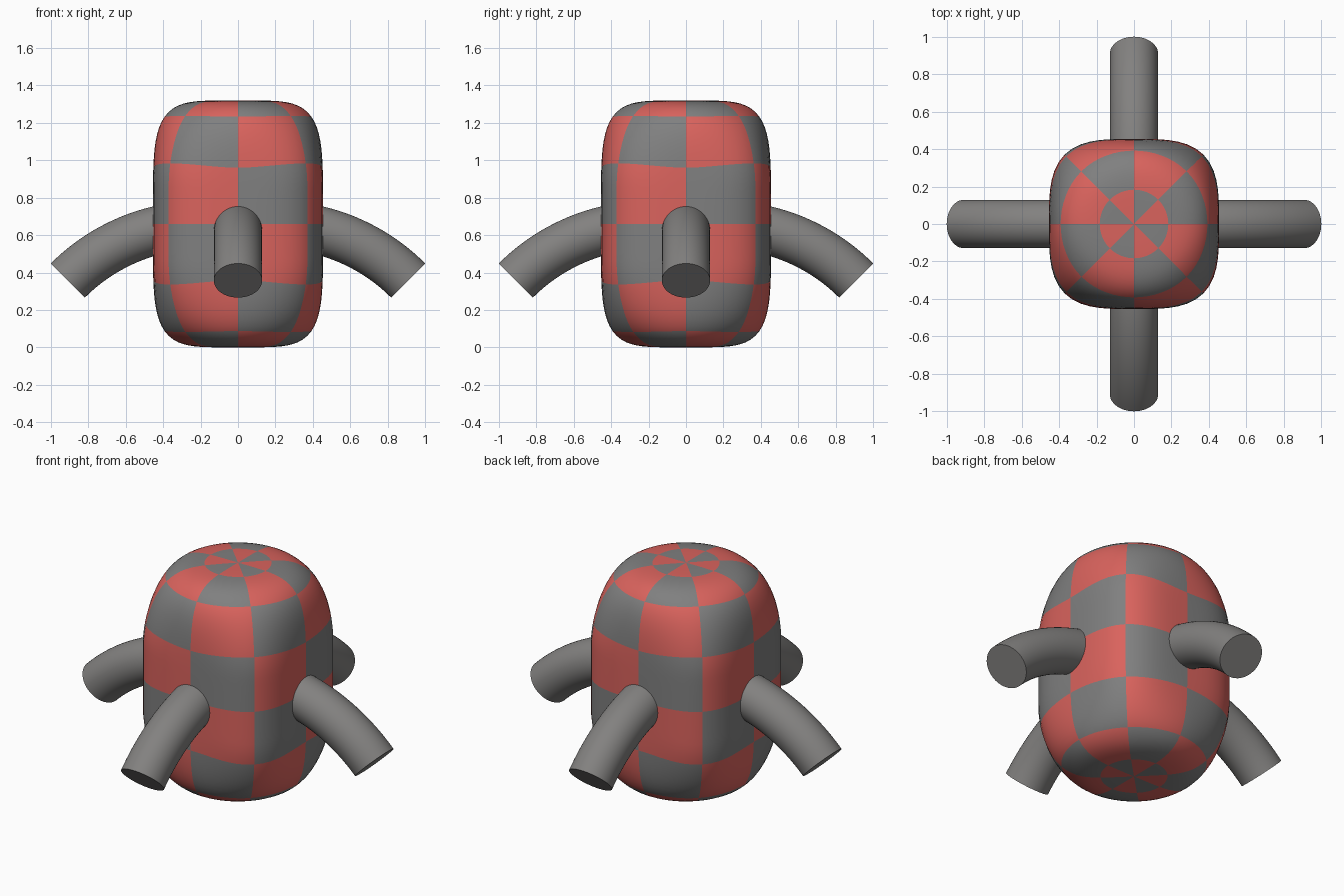
import bpy, bmesh, math

if "Cube" in bpy.data.objects:
    bpy.data.objects.remove(bpy.data.objects["Cube"])

RX, HZ = 0.455, 0.66            # body half width and half height
SUB = 8                         # mesh steps inside one checker square
LATS = [0, 24.6, 45.2, 68, 90]  # checker band limits, degrees from the equator


def material(name, rgb):
    m = bpy.data.materials.new(name)
    m.diffuse_color = (*rgb, 1)
    m.use_nodes = True
    m.node_tree.nodes["Principled BSDF"].inputs["Base Color"].default_value = m.diffuse_color
    return m


red = material("red", (0.70, 0.125, 0.11))
grey = material("grey", (0.215, 0.215, 0.215))
arm_grey = material("arm grey", (0.225, 0.22, 0.215))


def finish(bm, name, mats):
    bmesh.ops.recalc_face_normals(bm, faces=bm.faces[:])
    me = bpy.data.meshes.new(name)
    bm.to_mesh(me)
    bm.free()
    ob = bpy.data.objects.new(name, me)
    bpy.context.collection.objects.link(ob)
    for m in mats:
        me.materials.append(m)
    bpy.context.view_layer.objects.active = ob
    ob.select_set(True)
    bpy.ops.object.shade_smooth_by_angle(angle=math.radians(40))
    ob.select_set(False)
    return ob


def body_point(lat, phi):
    """Rounded box: square around the waist, circular towards the ends."""
    sign, lat = (1 if lat >= 0 else -1), abs(lat)
    a = math.radians(lat)
    p, q = 4.8, 3.4
    d = (math.cos(a) ** p + math.sin(a) ** p) ** (-1 / p)
    t = min(max((lat - 16) / 36, 0), 1)
    w = 1 - t * t * (3 - 2 * t)
    square = (abs(math.cos(phi)) ** q + abs(math.sin(phi)) ** q) ** (-1 / q)
    r = RX * d * math.cos(a) * (1 + w * (square - 1))
    z = HZ * d * math.sin(a) * (1 + 0.09 * w * math.sin(2 * phi) ** 2)
    return r * math.cos(phi), r * math.sin(phi), HZ + sign * z


# Body with checker squares: 8 sectors by 8 bands
half = [LATS[i] + (LATS[i + 1] - LATS[i]) * s / SUB for i in range(4) for s in range(SUB)]
lats = [90] + half[:0:-1] + [0] + [-v for v in half[1:]] + [-90]
n = 8 * SUB
bm = bmesh.new()
rings = [[bm.verts.new(body_point(la, 2 * math.pi * k / n)) for k in range(n)] for la in lats[1:-1]]
poles = [bm.verts.new((0, 0, 2 * HZ)), bm.verts.new((0, 0, 0))]
for j in range(len(lats) - 1):
    for k in range(n):
        k2 = (k + 1) % n
        if j == 0:
            vs = (poles[0], rings[0][k], rings[0][k2])
        elif j == len(lats) - 2:
            vs = (poles[1], rings[-1][k2], rings[-1][k])
        else:
            vs = (rings[j - 1][k], rings[j][k], rings[j][k2], rings[j - 1][k2])
        f = bm.faces.new(vs)
        f.material_index = (j // SUB + k // SUB) % 2
finish(bm, "body", [red, grey])


# Four drooping arms: a round tube along an arc, closed with flat ends
def arm(name, turn, radius=0.129, bend=1.017, sides=48, steps=20):
    bm = bmesh.new()
    loops = []
    for i in range(steps + 1):
        a = math.radians(8 + 37 * i / steps)
        loop = []
        for s in range(sides):
            b = 2 * math.pi * s / sides
            rho = bend + radius * math.cos(b)
            x, y = 0.191 + rho * math.sin(a), radius * math.sin(b)
            z = -0.362 + rho * math.cos(a)
            c, d = math.cos(turn), math.sin(turn)
            loop.append(bm.verts.new((x * c - y * d, x * d + y * c, z)))
        loops.append(loop)
    for l0, l1 in zip(loops, loops[1:]):
        for s in range(sides):
            t = (s + 1) % sides
            bm.faces.new((l0[s], l0[t], l1[t], l1[s]))
    bm.faces.new(loops[0])
    bm.faces.new(loops[-1])
    finish(bm, name, [arm_grey])


for i, side in enumerate(("right", "back", "left", "front")):
    arm(side + "_arm", i * math.pi / 2)
